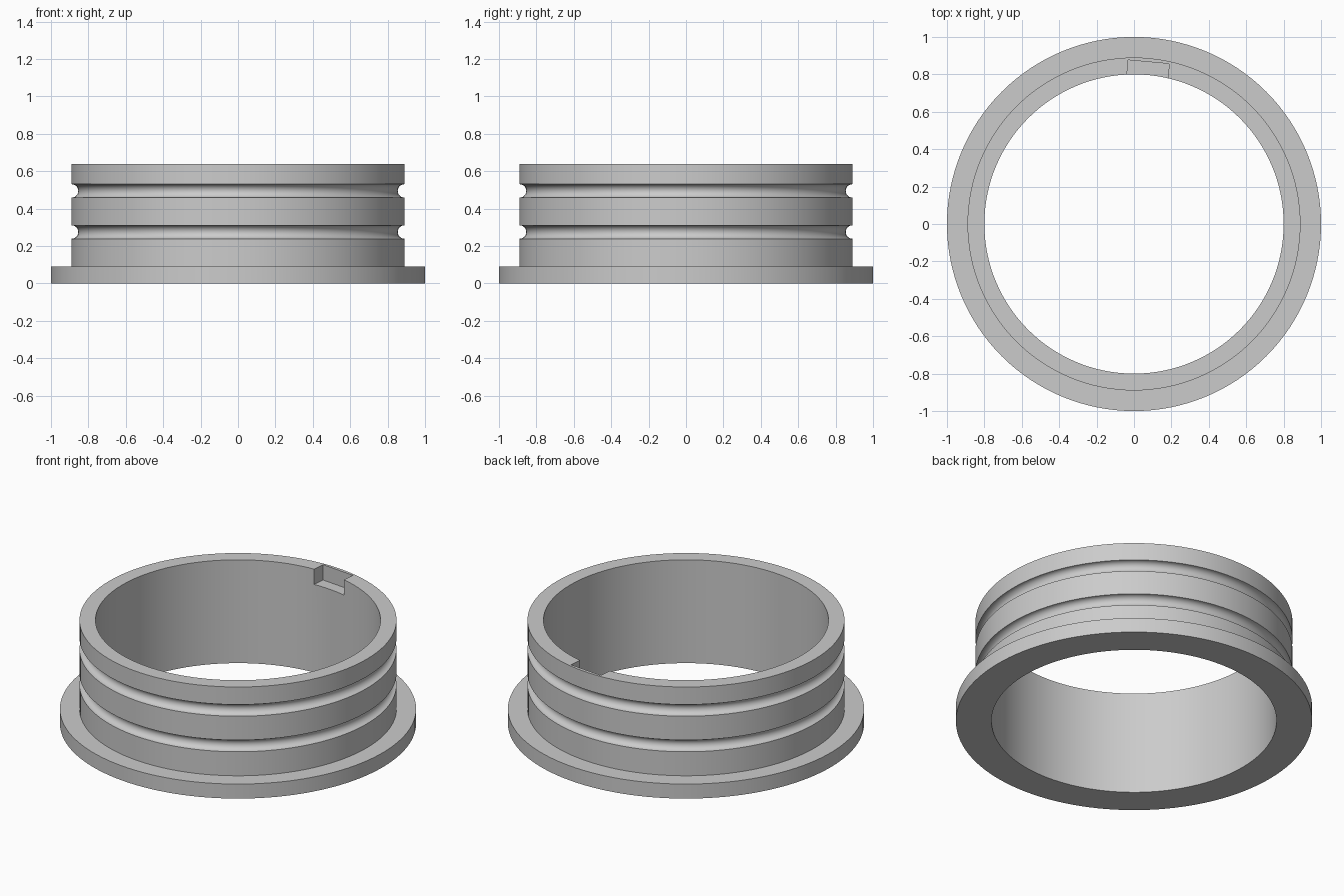
import bpy, bmesh, math
from mathutils import Matrix, Vector

cube = bpy.data.objects.get("Cube")
if cube:
    bpy.data.objects.remove(cube, do_unlink=True)

INNER, BODY, FLANGE = 0.80, 0.89, 1.0
FLANGE_TOP, HEIGHT = 0.09, 0.64
GROOVE_R = 0.036
SEGMENTS = 128

grey = bpy.data.materials.new("plain grey")
grey.use_nodes = True
colour = (0.6, 0.6, 0.6, 1)
grey.diffuse_color = colour
grey.node_tree.nodes["Principled BSDF"].inputs["Base Color"].default_value = colour


def add_object(name, bm):
    bmesh.ops.recalc_face_normals(bm, faces=bm.faces)
    mesh = bpy.data.meshes.new(name)
    bm.to_mesh(mesh)
    bm.free()
    mesh.materials.append(grey)
    obj = bpy.data.objects.new(name, mesh)
    bpy.context.collection.objects.link(obj)
    return obj


def groove(z, steps=12):
    """Half-round channel cut into the outer wall, bottom to top."""
    angles = [math.pi * i / steps - math.pi / 2 for i in range(steps + 1)]
    return [(BODY - GROOVE_R * math.cos(a), z + GROOVE_R * math.sin(a)) for a in angles]


# Cross-section of the flanged ring with two seal grooves
profile = [(INNER, 0), (FLANGE, 0), (FLANGE, FLANGE_TOP), (BODY, FLANGE_TOP)]
profile += groove(0.275) + groove(0.495)
profile += [(BODY, HEIGHT), (INNER, HEIGHT)]

# Spin the closed section around the vertical axis
bm = bmesh.new()
verts = [bm.verts.new((r, 0, z)) for r, z in profile]
edges = [bm.edges.new((a, b)) for a, b in zip(verts, verts[1:] + verts[:1])]
bmesh.ops.spin(bm, geom=verts + edges, cent=(0, 0, 0), axis=(0, 0, 1),
               angle=math.tau, steps=SEGMENTS, use_merge=True)
bmesh.ops.remove_doubles(bm, verts=bm.verts, dist=0.0001)
ring = add_object("flanged_ring", bm)

# Locating notch in the inner rim at the back, turned slightly off centre
NOTCH_DEPTH, NOTCH_WIDTH, NOTCH_OUTER = 0.095, 0.22, 0.87
bm = bmesh.new()
size = Vector((NOTCH_WIDTH, 0.2, 2 * NOTCH_DEPTH))
place = Matrix.Rotation(math.radians(-5.2), 4, "Z") @ Matrix.Translation(
    (0, NOTCH_OUTER - size.y / 2, HEIGHT))
bmesh.ops.create_cube(bm, size=1, matrix=place @ Matrix.Diagonal(size).to_4x4())
cutter = add_object("notch_cutter", bm)
cutter.hide_render = True

cut = ring.modifiers.new("notch", "BOOLEAN")
cut.operation = "DIFFERENCE"
cut.solver = "EXACT"
cut.object = cutter

# Apply the cut, remove the cutter, then smooth the curved walls
bpy.ops.object.select_all(action="DESELECT")
ring.select_set(True)
bpy.context.view_layer.objects.active = ring
bpy.ops.object.modifier_apply(modifier=cut.name)
bpy.data.objects.remove(cutter, do_unlink=True)
bpy.ops.object.shade_smooth_by_angle(angle=math.radians(30))
